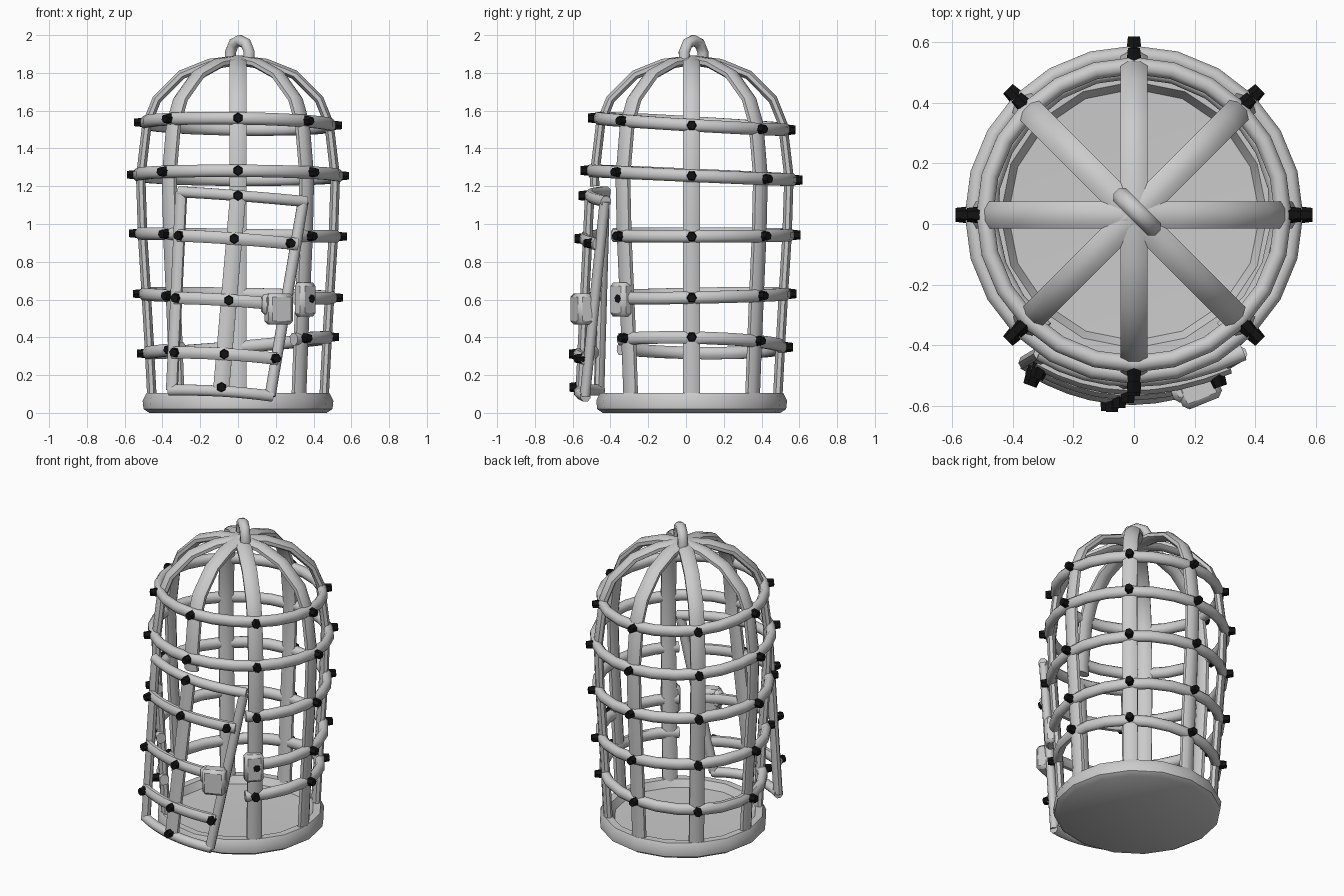
import bpy, bmesh
from math import sin, cos, pi, radians
from mathutils import Vector, Matrix

if "Cube" in bpy.data.objects:
    bpy.data.objects.remove(bpy.data.objects["Cube"])

CY = 0.03  # cage axis sits slightly behind the origin
black = bpy.data.materials.new("black_iron")
black.diffuse_color = (0.006, 0.006, 0.006, 1)
black.use_nodes = True
black.node_tree.nodes["Principled BSDF"].inputs["Base Color"].default_value = black.diffuse_color


def finish(name, bm, angle=40):
    bmesh.ops.recalc_face_normals(bm, faces=bm.faces[:])
    me = bpy.data.meshes.new(name)
    bm.to_mesh(me)
    bm.free()
    ob = bpy.data.objects.new(name, me)
    bpy.context.collection.objects.link(ob)
    bpy.ops.object.select_all(action='DESELECT')
    ob.select_set(True)
    bpy.context.view_layer.objects.active = ob
    if angle:
        bpy.ops.object.shade_smooth_by_angle(angle=radians(angle))
    return ob


def sweep(name, pts, side, w, t, closed=False, n=8):
    """Rounded bar along pts; w is its size along side, t across it."""
    pts, side = [Vector(p) for p in pts], Vector(side).normalized()
    bm, rows, m = bmesh.new(), [], len(pts)
    for i, p in enumerate(pts):
        a = pts[(i - 1) % m] if closed else pts[max(i - 1, 0)]
        b = pts[(i + 1) % m] if closed else pts[min(i + 1, m - 1)]
        tan = (b - a).normalized()
        out = side.cross(tan).normalized()
        s = tan.cross(out)
        rows.append([bm.verts.new(p + s * (cos((k + .5) * 2 * pi / n) * w * .54)
                                  + out * (sin((k + .5) * 2 * pi / n) * t * .54))
                     for k in range(n)])
    for i in range(m if closed else m - 1):
        r, q = rows[i], rows[(i + 1) % m]
        for k in range(n):
            bm.faces.new((r[k], r[(k + 1) % n], q[(k + 1) % n], q[k]))
    if not closed:
        bm.faces.new(rows[0])
        bm.faces.new(rows[-1])
    return finish(name, bm, 50)


def rivet(name, pos, out):
    bm = bmesh.new()
    rot = Vector((0, 0, 1)).rotation_difference(Vector(out)).to_matrix().to_4x4()
    bmesh.ops.create_cone(bm, cap_ends=True, segments=6, radius1=.029, radius2=.023,
                          depth=.05, matrix=Matrix.Translation(pos) @ rot)
    finish(name, bm, 0).data.materials.append(black)


def block(name, pos, size, turn):
    bm = bmesh.new()
    bmesh.ops.create_cube(bm, size=1, matrix=Matrix.Translation(pos)
                          @ Matrix.Rotation(radians(turn), 4, 'Z') @ Matrix.Diagonal((*size, 1)))
    bmesh.ops.bevel(bm, geom=bm.edges[:], offset=.018, segments=1, affect='EDGES')
    finish(name, bm)


# base dish: turned profile with a raised rim
prof = [(0, 0), (.47, 0), (.5, .02), (.505, .065), (.485, .105), (.44, .105), (.415, .06), (0, .05)]
bm = bmesh.new()
vs = [bm.verts.new((r, 0, z)) for r, z in prof]
es = [bm.edges.new(e) for e in zip(vs, vs[1:])]
bmesh.ops.spin(bm, geom=vs + es, cent=(0, 0, 0), axis=(0, 0, 1), angle=2 * pi, steps=16)
bmesh.ops.remove_doubles(bm, verts=bm.verts[:], dist=.0005)
bmesh.ops.translate(bm, verts=bm.verts[:], vec=(0, CY, 0))
finish("base", bm)

# upright bars curving into the dome; the front one stops above the doorway
bar = [(.455, .07), (.47, .36), (.485, .62), (.505, .94), (.515, 1.25), (.482, 1.53),
       (.43, 1.66), (.3, 1.79), (.15, 1.85), (0, 1.868)]
for i in range(8):
    a = i * pi / 4
    path = [(.513, 1.2)] + bar[4:] if i == 6 else bar
    sweep(f"bar_{i}", [(r * cos(a), CY + r * sin(a), z) for r, z in path],
          (-sin(a), cos(a), 0), .09, .05)

# hoops: height, slope in x, slope in y, radius, open at the doorway
hoops = [(1.53, -.015, -.06, .492, False), (1.258, -.005, -.045, .53, False),
         (.942, -.015, 0, .518, True), (.62, -.02, .02, .498, True), (.358, .085, -.02, .478, True)]
for j, (z0, sx, sy, r, gap) in enumerate(hoops):
    def at(a, rr):
        x, y = rr * cos(a), rr * sin(a)
        return Vector((x, y + CY, z0 + sx * x + sy * y))
    if gap:
        angs = [radians(-52 + 284 * k / 18) for k in range(19)]
    else:
        angs = [k * pi / 12 for k in range(24)]
    sweep(f"hoop_{j}", [at(a, r) for a in angs], (0, 0, 1), .066, .056, closed=not gap)
    for i in range(8):
        if gap and i == 6:
            continue
        a = i * pi / 4
        rivet(f"hoop_{j}_rivet_{i}", at(a, r + .033), (cos(a), sin(a), 0))

# hanging loop, turned diagonally
arch = [(-.068, 1.85), (-.07, 1.91), (-.045, 1.955), (0, 1.972), (.045, 1.955), (.07, 1.91), (.068, 1.85)]
sweep("hanging_loop", [(.01 + u * .707, .04 - u * .707, z) for u, z in arch], (1, 1, 0), .06, .056)

# crooked, curved door: surface blended between left, middle and right lines
LINES = [((-.35, -.46, .12), (-.30, -.43, 1.17)),
         ((-.09, -.56, .115), (0, -.51, 1.15)),
         ((.17, -.535, .09), (.345, -.43, 1.12))]


def door(u, v, off=0):
    L, M, R = [Vector(b).lerp(Vector(t), v) for b, t in LINES]
    p = L * (u * (u - 1) / 2) + M * (1 - u * u) + R * (u * (u + 1) / 2)
    return p + Vector((.4 * u, -1, 0)).normalized() * off


us = [-1 + k / 4 for k in range(9)]
for name, u, w in (("left", -1, .06), ("middle", 0, .085), ("right", 1, .055)):
    sweep(f"door_{name}_bar", [door(u, v / 4) for v in range(5)], (1, .4 * u, 0), w, .05)
for name, v in (("top", 1), ("bottom", 0)):
    sweep(f"door_{name}_rail", [door(u * 1.04, v) for u in us], (0, 0, 1), .058, .055)
for j, (v, ends) in enumerate(((.78, (-.95, 0, .87)), (.465, (-.95, 0)), (.19, (-.92, 0, .93)))):
    sweep(f"door_cross_rail_{j}", [door(u, v, .018) for u in us], (0, 0, 1), .064, .05)
    for u in ends:
        rivet(f"door_rivet_{j}_{u}", door(u, v, .045), (.4 * u, -1, 0))
for v in (0.02, 1):
    rivet(f"door_end_rivet_{v}", door(0, v, .033), (0, -1, 0))

# lock halves on door and cage
block("door_lock", (.215, -.55, .55), (.14, .09, .165), 22)
block("door_lock_tongue", (.155, -.555, .575), (.06, .065, .11), 15)
block("cage_lock", (.355, -.345, .6), (.115, .075, .18), 45)
